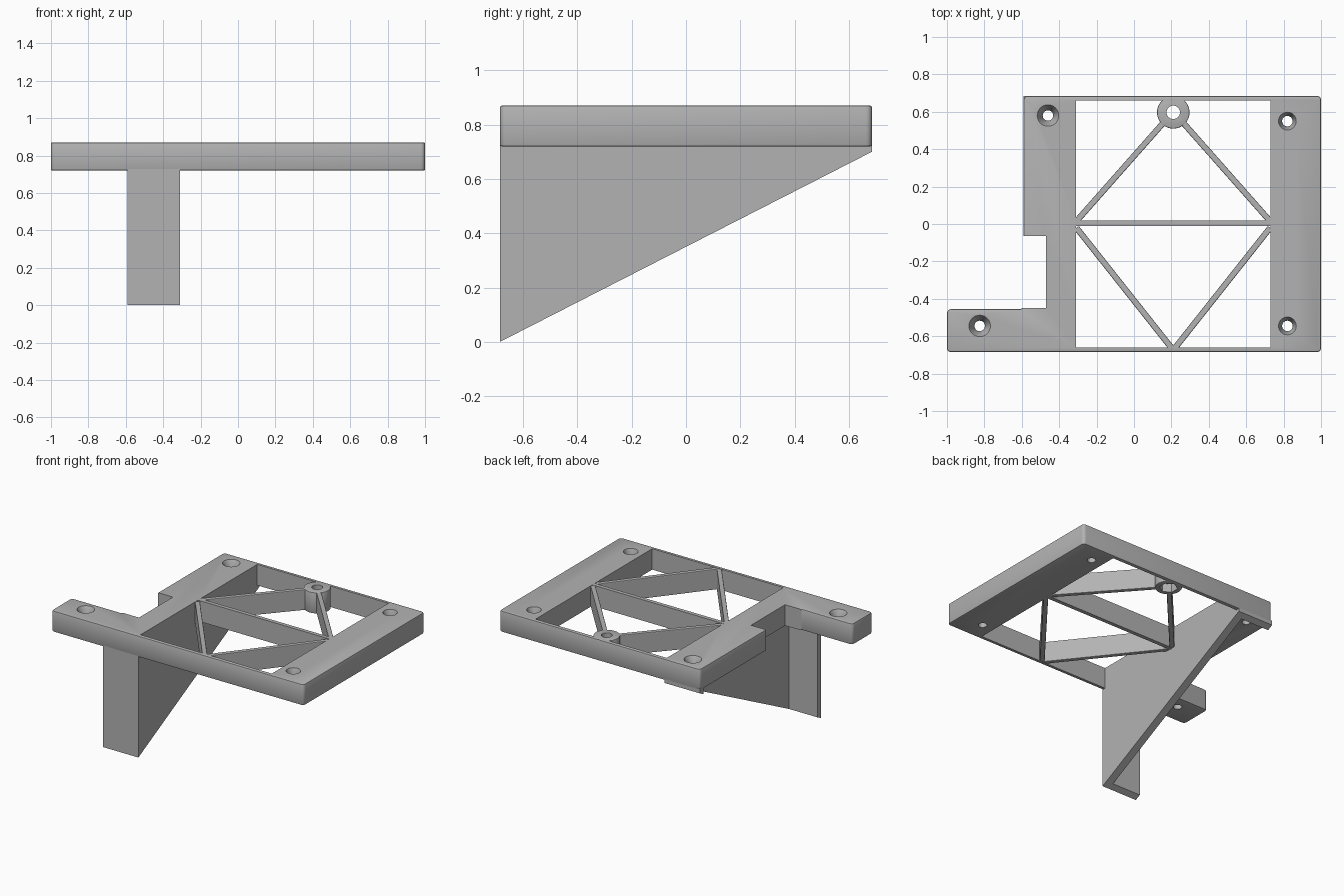
import bpy, bmesh, math
from mathutils import Vector

cube = bpy.data.objects.get("Cube")
if cube:
    bpy.data.objects.remove(cube, do_unlink=True)

grey = bpy.data.materials.new("plain grey")
grey.use_nodes = True
COLOUR = (0.45, 0.45, 0.45, 1)
grey.diffuse_color = COLOUR
grey.node_tree.nodes["Principled BSDF"].inputs["Base Color"].default_value = COLOUR

BOTTOM, TOP = 0.72, 0.87
EDGE = 0.685


def make(name, bm):
    bmesh.ops.recalc_face_normals(bm, faces=bm.faces)
    mesh = bpy.data.meshes.new(name)
    bm.to_mesh(mesh)
    bm.free()
    mesh.materials.append(grey)
    ob = bpy.data.objects.new(name, mesh)
    bpy.context.collection.objects.link(ob)
    return ob


def prism(name, points, direction, corner=0):
    """Extrude a flat outline, optionally rounding the edges along the extrusion."""
    bm = bmesh.new()
    face = bm.faces.new([bm.verts.new(p) for p in points])
    d = Vector(direction)
    out = bmesh.ops.extrude_face_region(bm, geom=[face])
    bmesh.ops.translate(bm, vec=d, verts=[g for g in out["geom"] if isinstance(g, bmesh.types.BMVert)])
    if corner:
        sides = [e for e in bm.edges
                 if abs((e.verts[0].co - e.verts[1].co).normalized().dot(d.normalized())) > 0.99]
        bmesh.ops.bevel(bm, geom=sides, offset=corner, segments=4, profile=0.5, affect="EDGES")
    return make(name, bm)


def box(name, x0, x1, y0, y1, z0=BOTTOM, z1=TOP):
    outline = [(x0, y0, z0), (x1, y0, z0), (x1, y1, z0), (x0, y1, z0)]
    return prism(name, outline, (0, 0, z1 - z0))


def cone(name, x, y, z0, z1, r0, r1, sides=32):
    bm = bmesh.new()
    bmesh.ops.create_cone(bm, cap_ends=True, segments=sides, radius1=r0, radius2=r1, depth=z1 - z0)
    bmesh.ops.translate(bm, vec=(x, y, (z0 + z1) / 2), verts=bm.verts)
    return make(name, bm)


def apply_modifiers(ob):
    bpy.context.view_layer.update()
    graph = bpy.context.evaluated_depsgraph_get()
    mesh = bpy.data.meshes.new_from_object(ob.evaluated_get(graph))
    ob.modifiers.clear()
    ob.data = mesh


def bevel(ob, width):
    mod = ob.modifiers.new("edge", "BEVEL")
    mod.width, mod.segments, mod.limit_method = width, 2, "ANGLE"
    mod.angle_limit = math.radians(40)
    apply_modifiers(ob)


def cut(ob, cutters):
    for c in cutters:
        c.hide_render = True
        mod = ob.modifiers.new("cut", "BOOLEAN")
        mod.operation, mod.solver, mod.object = "DIFFERENCE", "EXACT", c
        apply_modifiers(ob)
        bpy.data.objects.remove(c, do_unlink=True)


# Mounting plate with its side tab
outline = [(-1, -EDGE), (1, -EDGE), (1, EDGE), (-0.59, EDGE), (-0.59, -0.455), (-1, -0.455)]
plate = prism("mounting_plate", [(x, y, BOTTOM) for x, y in outline], (0, 0, TOP - BOTTOM), 0.022)
bevel(plate, 0.007)

# Windows, side notch and countersunk screw holes
cutters = [box("window_cutter", -0.31, 0.73, -0.66, -0.01, 0.6, 1),
           box("window_cutter", -0.31, 0.73, 0.018, 0.66, 0.6, 1),
           box("notch_cutter", -0.7, -0.47, -0.45, -0.065, 0.6, 1)]
for x, y, r in [(-0.46, 0.58, 0.058), (-0.825, -0.545, 0.058), (0.82, 0.55, 0.048), (0.82, -0.545, 0.048)]:
    cutters.append(cone("hole_cutter", x, y, 0.6, 1, 0.028, 0.028))
    cutters.append(cone("countersink_cutter", x, y, TOP - 0.055, TOP + 0.001, 0.028, r))
cut(plate, cutters)

# Diagonal struts, mirrored left and right of the centre of the windows
CENTRE = 0.21


def strut(name, start, end, width=0.032):
    a, b = Vector(start), Vector(end)
    side = (b - a).normalized().orthogonal() * width / 2
    pts = [a + side, b + side, b - side, a - side]
    bevel(prism(name, [(p.x, p.y, BOTTOM + 0.001) for p in pts], (0, 0, TOP - BOTTOM - 0.003)), 0.005)


for label, s in (("right", -1), ("left", 1)):
    strut("back_strut_" + label, (CENTRE + s * 0.045, 0.55), (CENTRE + s * 0.518, 0.015))
    strut("front_strut_" + label, (CENTRE + s * 0.005, -0.668), (CENTRE + s * 0.518, -0.02))

# Round boss with a through hole and a hexagonal nut pocket below
boss = cone("round_boss", CENTRE, 0.597, BOTTOM, TOP, 0.087, 0.087, 48)
bevel(boss, 0.005)
cut(boss, [cone("bolt_cutter", CENTRE, 0.597, 0.6, 1, 0.036, 0.036),
           cone("nut_cutter", CENTRE, 0.597, 0.6, 0.78, 0.06, 0.06, 6)])


# Support leg: walls cut off below by one sloping line
def sloped_wall(name, x0, x1, y0, y1):
    def slope(y):
        return (y + EDGE) * 0.7 / (2 * EDGE)
    top = BOTTOM + 0.012
    pts = [(x0, y0, slope(y0)), (x0, y1, slope(y1)), (x0, y1, top), (x0, y0, top)]
    return prism(name, pts, (x1 - x0, 0, 0))


sloped_wall("leg_side_wall", -0.365, -0.31, -EDGE, EDGE)
sloped_wall("leg_front_wall", -0.59, -0.36, -EDGE, -EDGE + 0.04)
sloped_wall("leg_back_lip", -0.59, -0.36, EDGE - 0.04, EDGE)

# Smooth the round parts while keeping edges sharp
bpy.ops.object.select_all(action="DESELECT")
for ob in (plate, boss):
    ob.select_set(True)
    bpy.context.view_layer.objects.active = ob
bpy.ops.object.shade_smooth_by_angle(angle=math.radians(30))
